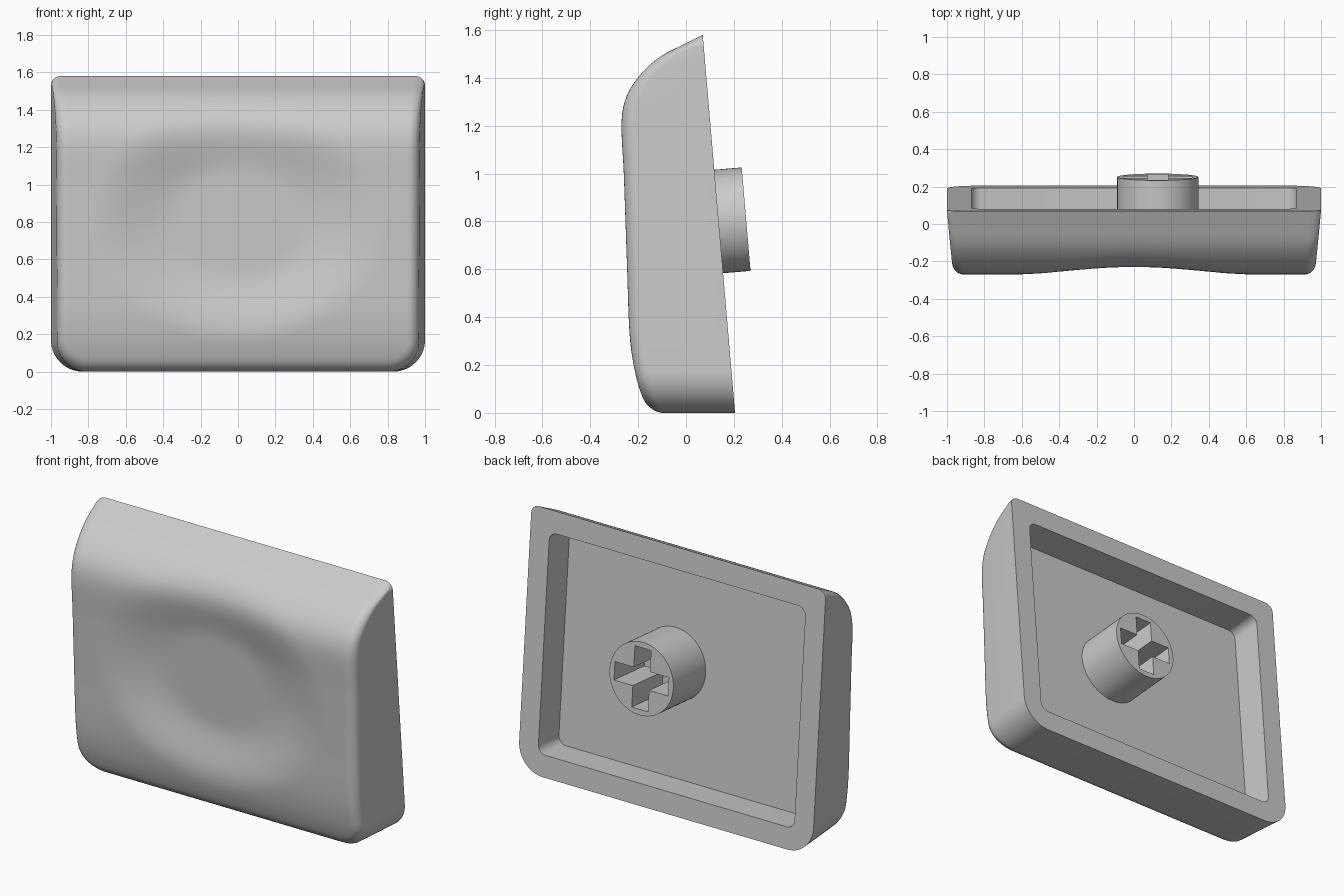
import bpy, bmesh, math
from mathutils import Matrix, Vector

if "Cube" in bpy.data.objects:
    bpy.data.objects.remove(bpy.data.objects["Cube"])

H = 1.58                                   # overall height
grey = bpy.data.materials.new("light grey plastic")
grey.diffuse_color = (0.6, 0.6, 0.6, 1)
grey.use_nodes = True
grey.node_tree.nodes["Principled BSDF"].inputs["Base Color"].default_value = grey.diffuse_color


def back_y(z):                             # tilted back plane
    return 0.205 - 0.135 * z / H


# front side profile as (z, y)
PROFILE = [(0, -.15), (.08, -.187), (.18, -.215), (.32, -.235), (.6, -.246), (1.0, -.26),
           (1.22, -.269), (1.32, -.25), (1.4, -.202), (1.46, -.145), (1.5, -.09),
           (1.54, -.01), (H, .07)]


def slope(i):
    a, b = PROFILE[max(i - 1, 0)], PROFILE[min(i + 1, len(PROFILE) - 1)]
    return (b[1] - a[1]) / (b[0] - a[0])


def profile_y(z):                          # smooth cubic through the profile
    i = 0
    while i < len(PROFILE) - 2 and z > PROFILE[i + 1][0]:
        i += 1
    (z0, y0), (z1, y1) = PROFILE[i], PROFILE[i + 1]
    h = z1 - z0
    t = min(max((z - z0) / h, 0), 1)
    return (y0 * (1 + 2 * t) * (1 - t) ** 2 + y1 * t * t * (3 - 2 * t)
            + h * t * (1 - t) * (slope(i) * (1 - t) - slope(i + 1) * t))


def corner(ax, r):                         # height lost to a rounded corner
    e = max(ax - (1 - r), 0)
    return r - math.sqrt(max(r * r - e * e, 0))


def front_y(x, z):
    y = profile_y(z)
    # shallow finger dish
    r = math.hypot(x / 0.82, (z - 0.78) / (0.7 if z > 0.78 else 0.62))
    t = min(max((r - 0.4) / 0.6, 0), 1)
    y += 0.068 * (1 - t * t * (3 - 2 * t))
    # rounded front edge along the sides, bottom and bottom corners
    R, f = 0.17, 0.055
    qx, qz = abs(x) - (1 - R), R - z
    d = R - math.hypot(max(qx, 0), max(qz, 0)) - min(max(qx, qz), 0)
    if d < f:
        y += f - math.sqrt(max(f * f - (f - max(d, 0)) ** 2, 0))
    return min(y, back_y(z))


def finish(bm, name):
    bmesh.ops.recalc_face_normals(bm, faces=bm.faces)
    me = bpy.data.meshes.new(name)
    bm.to_mesh(me)
    bm.free()
    ob = bpy.data.objects.new(name, me)
    bpy.context.collection.objects.link(ob)
    me.materials.append(grey)
    return ob


def prism(name, pts, lo, hi, mat):         # extrude an outline along local z
    bm = bmesh.new()
    a = [bm.verts.new(mat @ Vector((x, y, lo))) for x, y in pts]
    b = [bm.verts.new(mat @ Vector((x, y, hi))) for x, y in pts]
    bm.faces.new(a)
    bm.faces.new(b)
    n = len(pts)
    for i in range(n):
        bm.faces.new((a[i], a[(i + 1) % n], b[(i + 1) % n], b[i]))
    return finish(bm, name)


def cut(ob, cutter):
    cutter.hide_render = True
    m = ob.modifiers.new("cut", 'BOOLEAN')
    m.operation, m.solver, m.object = 'DIFFERENCE', 'EXACT', cutter
    bpy.context.view_layer.objects.active = ob
    bpy.ops.object.modifier_apply(modifier=m.name)
    bpy.data.objects.remove(cutter)


def smooth(ob):
    bpy.ops.object.select_all(action='DESELECT')
    ob.select_set(True)
    bpy.context.view_layer.objects.active = ob
    bpy.ops.object.shade_smooth_by_angle(angle=math.radians(32))


# Cap body: dished front grid, tapered walls, flat back
NX, NZ = 72, 72
bm = bmesh.new()
front, back = [], {}
for i in range(NX + 1):
    x = -math.cos(math.pi * i / NX)
    z0, z1 = corner(abs(x), 0.17), H - corner(abs(x), 0.05)
    col = []
    for j in range(NZ + 1):
        z = z0 + (z1 - z0) * (0.5 - 0.5 * math.cos(math.pi * j / NZ))
        y = front_y(x, z)
        col.append(bm.verts.new((x * (1 - 0.09 * (back_y(z) - y)), y, z)))
        if i in (0, NX) or j in (0, NZ):
            back[i, j] = bm.verts.new((x, back_y(z), z))
    front.append(col)
for i in range(NX):
    for j in range(NZ):
        bm.faces.new((front[i][j], front[i + 1][j], front[i + 1][j + 1], front[i][j + 1]))
loop = ([(i, 0) for i in range(NX)] + [(NX, j) for j in range(NZ)]
        + [(i, NZ) for i in range(NX, 0, -1)] + [(0, j) for j in range(NZ, 0, -1)])
for k, p in enumerate(loop):
    q = loop[(k + 1) % len(loop)]
    bm.faces.new((front[p[0]][p[1]], front[q[0]][q[1]], back[q], back[p]))
bm.faces.new([back[p] for p in loop])
bmesh.ops.remove_doubles(bm, verts=bm.verts, dist=0.0005)
cap = finish(bm, "cap_body")

# Local frame on the back plane: z points out of the back
up = Vector((0, -0.135, H)).normalized()
out = Vector((-1, 0, 0)).cross(up)
frame = Matrix((Vector((-1, 0, 0)), up, out)).transposed().to_4x4()
frame.translation = (0, back_y(0.79), 0.79)

# Hollow back with rounded corners
W, T, R = 0.87, 0.66, 0.05
outline = []
for k, (sx, sy) in enumerate(((1, 1), (-1, 1), (-1, -1), (1, -1))):
    for s in range(7):
        a = math.pi / 2 * (k + s / 6)
        outline.append((sx * (W - R) + R * math.cos(a), sy * (T - R) + R * math.sin(a)))
cut(cap, prism("cavity_cutter", outline, -0.2, 0.1, frame))
smooth(cap)

# Round stem with a cross-shaped socket
stem_frame = frame @ Matrix.Translation((-0.127, 0.01, 0))
circle = [(0.217 * math.cos(2 * math.pi * k / 64), 0.217 * math.sin(2 * math.pi * k / 64))
          for k in range(64)]
stem = prism("stem", circle, -0.205, 0.115, stem_frame)
w, l = 0.055, 0.183
cross = [(w, w), (w, l), (-w, l), (-w, w), (-l, w), (-l, -w),
         (-w, -w), (-w, -l), (w, -l), (w, -w), (l, -w), (l, w)]
cut(stem, prism("socket_cutter", cross, -0.18, 0.2, stem_frame))
smooth(stem)
